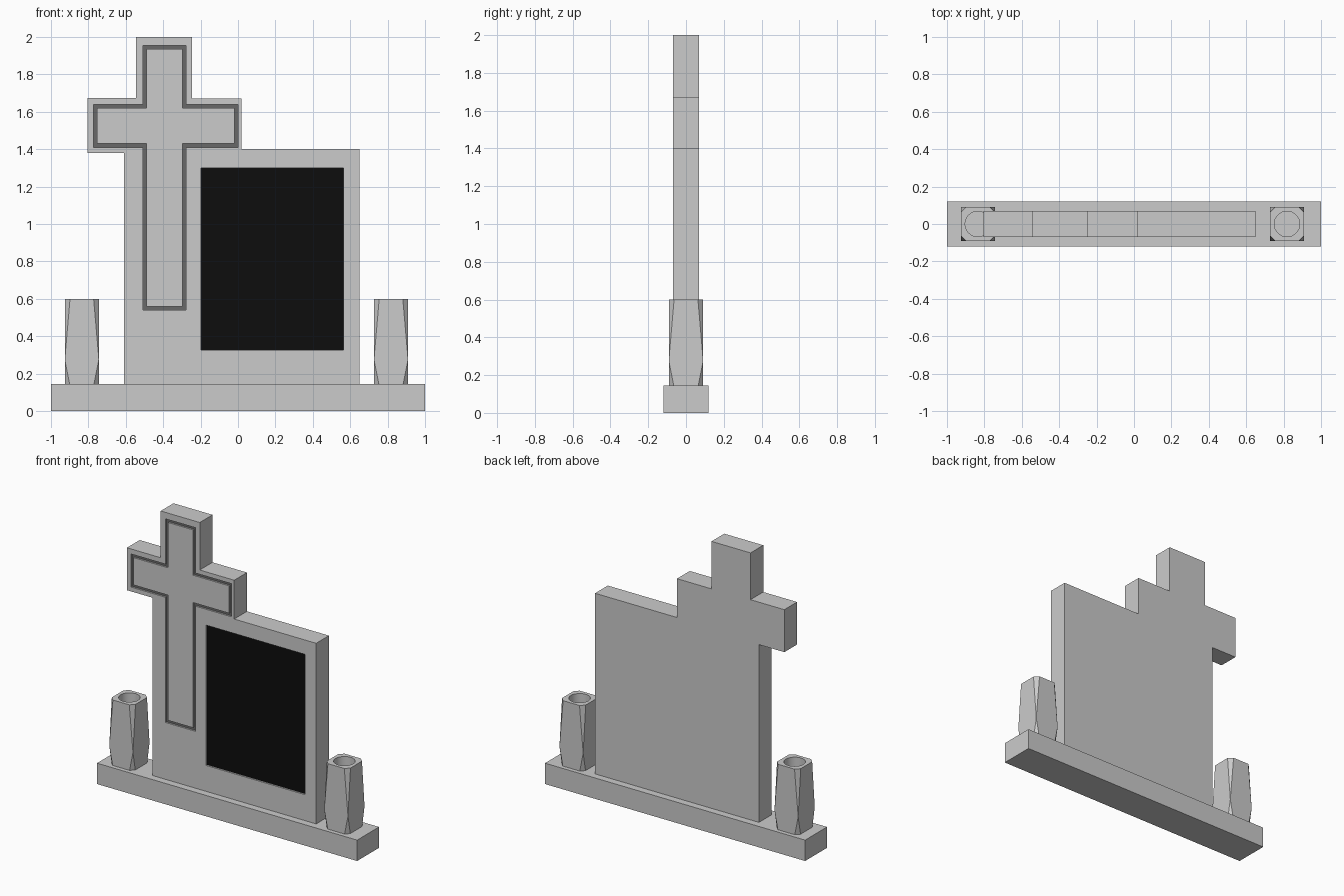
import bpy, bmesh

if "Cube" in bpy.data.objects:
    bpy.data.objects.remove(bpy.data.objects["Cube"])


def finish(name, bm, mat=None):
    bmesh.ops.recalc_face_normals(bm, faces=bm.faces)
    me = bpy.data.meshes.new(name)
    bm.to_mesh(me)
    bm.free()
    ob = bpy.data.objects.new(name, me)
    bpy.context.collection.objects.link(ob)
    if mat:
        me.materials.append(mat)
    return ob


def material(name, v):
    m = bpy.data.materials.new(name)
    m.diffuse_color = (v, v, v, 1)
    m.use_nodes = True
    m.node_tree.nodes["Principled BSDF"].inputs["Base Color"].default_value = m.diffuse_color
    return m


def prism(name, outline, y0, y1, inner=None, mat=None):
    """Extrude an x-z outline along y; an inner outline makes it a frame."""
    bm = bmesh.new()
    loop = [bm.verts.new((x, y0, z)) for x, z in outline]
    if inner:
        hole = [bm.verts.new((x, y0, z)) for x, z in inner]
        n = len(loop)
        faces = [bm.faces.new((loop[i], loop[(i + 1) % n], hole[(i + 1) % n], hole[i]))
                 for i in range(n)]
    else:
        faces = [bm.faces.new(loop)]
    ext = bmesh.ops.extrude_face_region(bm, geom=faces, use_keep_orig=True)
    new = [v for v in ext["geom"] if isinstance(v, bmesh.types.BMVert)]
    bmesh.ops.translate(bm, verts=new, vec=(0, y1 - y0, 0))
    return finish(name, bm, mat)


def rect(x0, x1, z0, z1):
    return [(x0, z0), (x1, z0), (x1, z1), (x0, z1)]


def cross(d):
    """Cross outline, inset by d."""
    x0, x1, x2, x3 = -0.773 + d, -0.508 + d, -0.278 - d, 0.0 - d
    z0, z1, z2, z3 = 0.54 + d, 1.41 + d, 1.64 - d, 1.955 - d
    return [(x1, z0), (x2, z0), (x2, z1), (x3, z1), (x3, z2), (x2, z2),
            (x2, z3), (x1, z3), (x1, z2), (x0, z2), (x0, z1), (x1, z1)]


def cut(ob, cutter):
    mod = ob.modifiers.new("cut", 'BOOLEAN')
    mod.operation = 'DIFFERENCE'
    mod.solver = 'EXACT'
    mod.object = cutter
    bpy.context.view_layer.objects.active = ob
    bpy.ops.object.modifier_apply(modifier=mod.name)
    bpy.data.objects.remove(cutter)


BASE_TOP, FRONT, DEPTH = 0.145, -0.07, 0.015
dark = material("dark_grey", 0.14)
black = material("black", 0.004)

# Base plinth
prism("base", rect(-1, 1, 0, BASE_TOP), -0.12, 0.12)

# Headstone with the cross rising from its left side
stone = prism("headstone", [
    (-0.61, BASE_TOP), (0.65, BASE_TOP), (0.65, 1.40), (0.02, 1.40), (0.02, 1.67),
    (-0.245, 1.67), (-0.245, 2.0), (-0.545, 2.0), (-0.545, 1.675), (-0.805, 1.675),
    (-0.805, 1.38), (-0.61, 1.38)], FRONT, 0.07)

# Recesses for the cross outline and the plaque, with coloured floors
panel = rect(-0.198, 0.565, 0.325, 1.30)
floor = FRONT + DEPTH
cut(stone, prism("cutter", cross(0), FRONT - 0.05, floor, cross(0.02)))
cut(stone, prism("cutter", panel, FRONT - 0.05, floor))
prism("cross_groove", cross(0), floor - 0.003, floor, cross(0.02), dark)
prism("plaque", panel, floor - 0.003, floor, None, black)

# Vases: square prisms whose corners taper away above and below the widest level
H = 0.091
for name, cx in (("vase_left", -0.835), ("vase_right", 0.818)):
    bm = bmesh.new()
    for z, c in ((BASE_TOP, 0.026), (0.275, 0), (0.6, 0.028)):
        for sx in (-1, 1):
            for sy in (-1, 1):
                bm.verts.new((cx + sx * (H - c), sy * H, z))
                if c:
                    bm.verts.new((cx + sx * H, sy * (H - c), z))
    bmesh.ops.convex_hull(bm, input=bm.verts[:])
    bmesh.ops.dissolve_limit(bm, angle_limit=0.01, verts=bm.verts[:], edges=bm.edges[:])
    vase = finish(name, bm)
    # Round bore in the top
    bpy.ops.mesh.primitive_cylinder_add(vertices=32, radius=0.068, depth=0.2,
                                        location=(cx, 0, 0.6))
    cut(vase, bpy.context.object)
    # Smooth only the bore walls
    for p in vase.data.polygons:
        p.use_smooth = all(abs(((vase.data.vertices[i].co.x - cx) ** 2
                                + vase.data.vertices[i].co.y ** 2) ** 0.5 - 0.068) < 0.002
                           for i in p.vertices) and abs(p.normal.z) < 0.5
